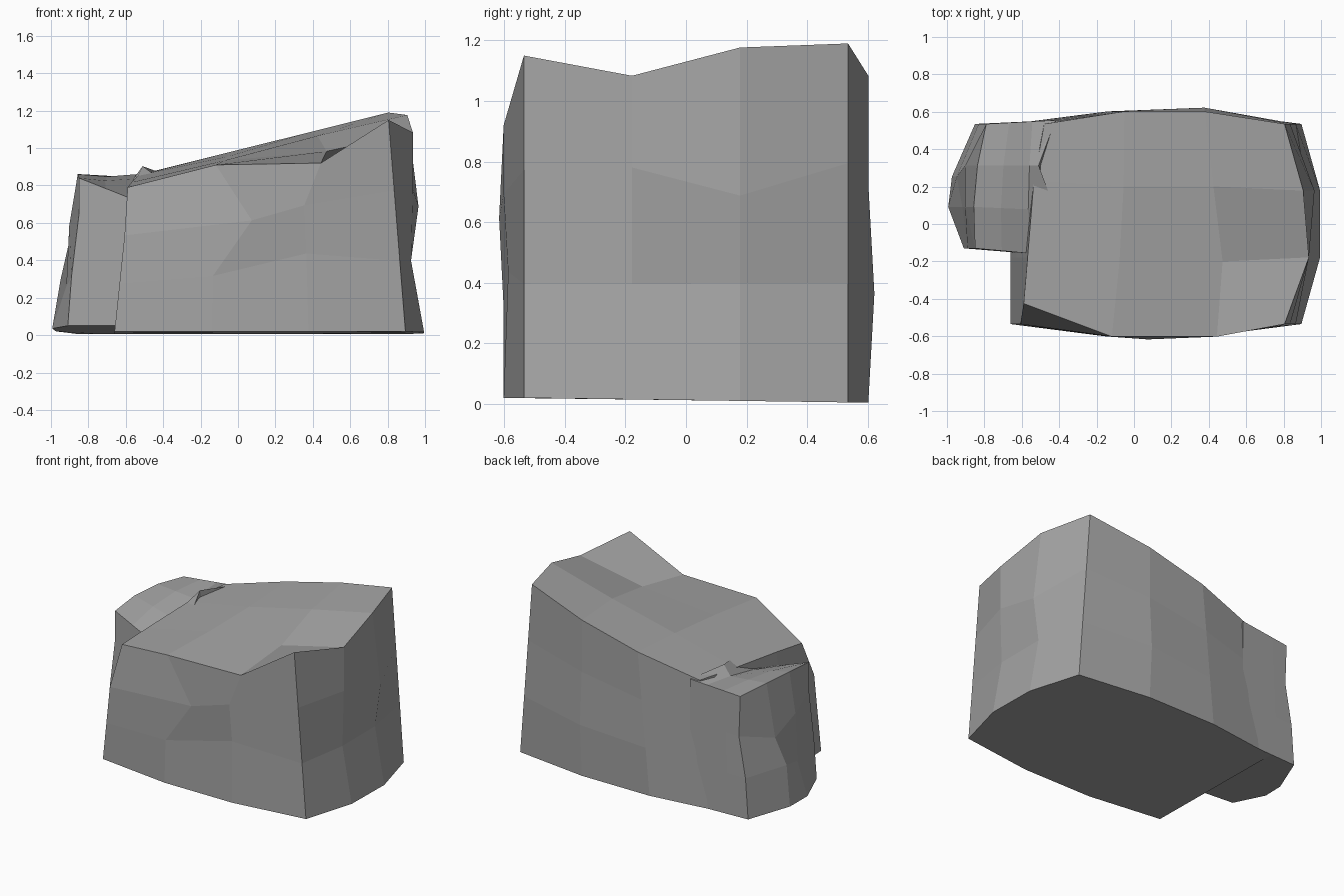
import bpy, bmesh
from itertools import product

if "Cube" in bpy.data.objects:
    bpy.data.objects.remove(bpy.data.objects["Cube"])

grey = bpy.data.materials.new("dark_grey_stone")
grey.diffuse_color = (.37, .37, .37, 1)
grey.use_nodes = True
grey.node_tree.nodes["Principled BSDF"].inputs["Base Color"].default_value = grey.diffuse_color


def lerp(a, b, t):
    return a + (b - a) * t


def arch(t):
    return 4.5 * t * (1 - t)  # 0 at the ends, 1 at both thirds


def rock(name, shape, dents):
    """Box surface cut in thirds; shape maps (u, v, w) to a point, dents offset a few points."""
    bm = bmesh.new()
    verts = {}
    for key in product(range(4), repeat=3):
        if 0 in key or 3 in key:
            offset = dents.get(key, (0, 0, 0))
            point = shape(*(k / 3 for k in key))
            verts[key] = bm.verts.new([p + d for p, d in zip(point, offset)])
    for axis in range(3):
        for side, a, b in product((0, 3), range(3), range(3)):
            quad = []
            for da, db in ((0, 0), (1, 0), (1, 1), (0, 1)):
                key = [a + da, b + db]
                key.insert(axis, side)
                quad.append(verts[tuple(key)])
            bm.faces.new(quad)
    bmesh.ops.recalc_face_normals(bm, faces=bm.faces)
    mesh = bpy.data.meshes.new(name)
    bm.to_mesh(mesh)
    bm.free()
    mesh.materials.append(grey)
    bpy.context.collection.objects.link(bpy.data.objects.new(name, mesh))


# Main boulder: tapered block, bulged sides, top rising to the right
def main_shape(u, v, w):
    left = lerp(-.66, -.58 + .1 * v * v, w)
    right = lerp(.895, .805, w) + .1 * arch(v)
    half = .535 + .067 * arch(u)
    top = lerp(lerp(.79, .87, v), lerp(1.15, 1.19, v), u)
    return lerp(left, right, u), lerp(-half, half, v), lerp(.02 - .015 * v, top, w)


rock("main_boulder", main_shape, {
    (0, 0, 3): (-.01, .11, 0), (2, 0, 3): (.1, 0, -.11),
    (3, 1, 3): (.03, 0, -.08), (2, 1, 3): (.06, 0, -.065),
    (0, 2, 3): (0, .05, .01), (1, 0, 2): (.2, -.015, 0), (2, 0, 1): (0, .015, .08),
    (3, 2, 2): (.03, 0, -.1), (3, 1, 1): (-.04, 0, 0), (3, 2, 1): (-.04, 0, 0),
    (2, 3, 1): (0, .02, 0),
})


# Smaller slab leaning on the left side, its right part buried in the main boulder
def slab_shape(u, v, w):
    left = lerp(-.91, -.85, w) + .06 * v * v - .09 * arch(v) * (1 - .85 * w)
    top = lerp(.84, lerp(.67, .87, v), u) + .02 * arch(v)
    front, back = lerp(-.13, -.17, u), lerp(.535, .555, u)
    return lerp(left, -.42, u), lerp(front, back, v), lerp(.05 - .045 * v, top, w)


rock("side_boulder", slab_shape, {
    (0, 2, 0): (0, -.06, 0), (0, 2, 1): (-.02, -.06, 0), (0, 1, 1): (.03, 0, -.05),
    (0, 2, 2): (-.02, 0, -.08), (0, 3, 2): (.03, 0, 0), (0, 0, 2): (.02, 0, .07),
    (3, 1, 3): (0, 0, .08), (3, 2, 3): (-.09, 0, .08),
})
